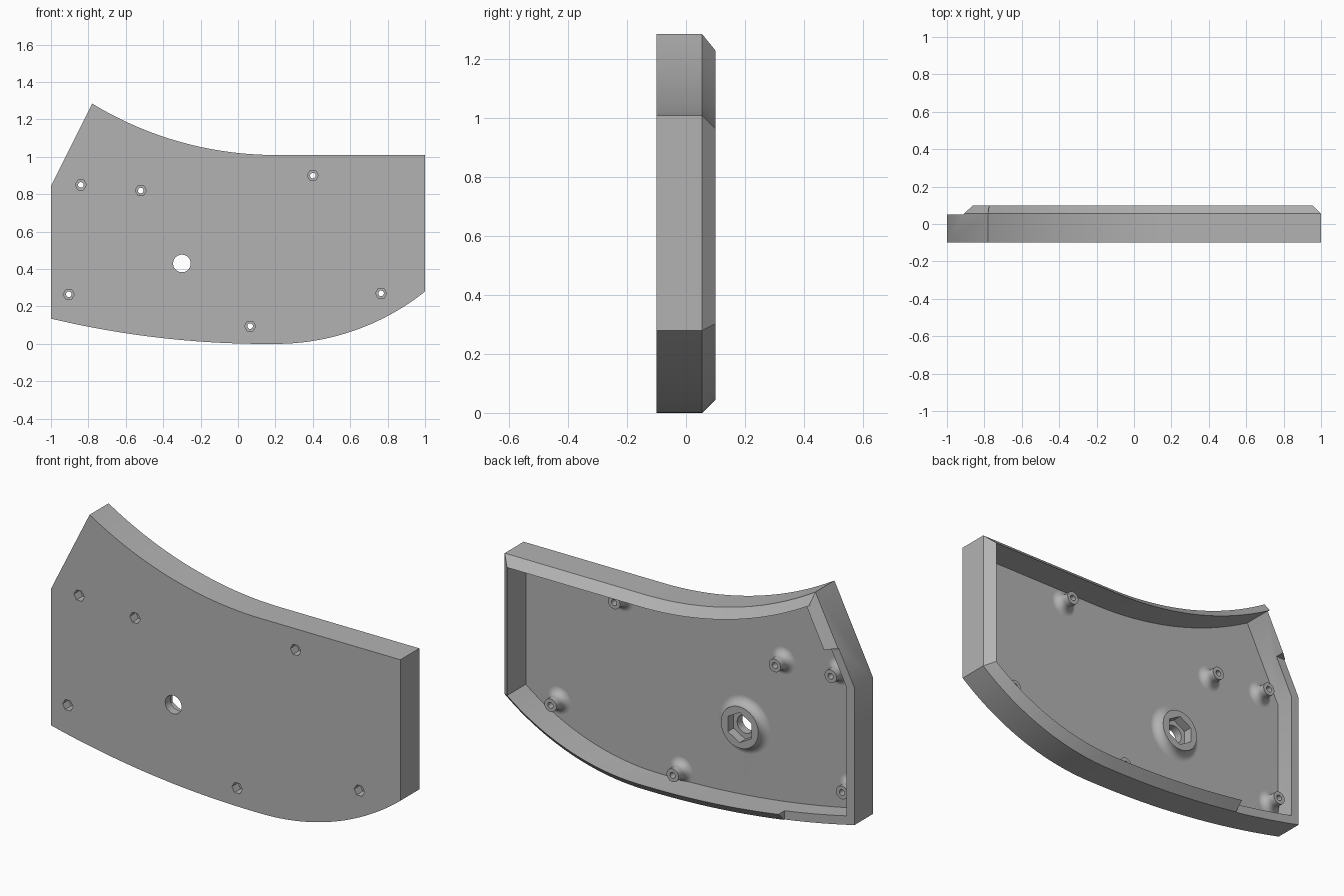
import bpy, bmesh, math
from mathutils import Vector

if "Cube" in bpy.data.objects:
    bpy.data.objects.remove(bpy.data.objects["Cube"])

FRONT, FLOOR, STEP, SHOULDER, BACK = -0.1, -0.053, 0.05, 0.055, 0.1
WALL = 0.045

grey = bpy.data.materials.new("plain grey")
grey.use_nodes = True
grey.diffuse_color = (0.45, 0.45, 0.45, 1)
grey.node_tree.nodes["Principled BSDF"].inputs["Base Color"].default_value = grey.diffuse_color


def loft(name, rings):
    """Closed solid through equal-length rings of (x, z) points, each at depth y."""
    bm = bmesh.new()
    loops = [[bm.verts.new((x, y, z)) for x, z in pts] for pts, y in rings]
    for a, b in zip(loops, loops[1:]):
        for i in range(len(a)):
            j = (i + 1) % len(a)
            bm.faces.new((a[i], a[j], b[j], b[i]))
    bm.faces.new(loops[0])
    bm.faces.new(loops[-1][::-1])
    bmesh.ops.recalc_face_normals(bm, faces=bm.faces)
    mesh = bpy.data.meshes.new(name)
    bm.to_mesh(mesh)
    bm.free()
    mesh.materials.append(grey)
    ob = bpy.data.objects.new(name, mesh)
    bpy.context.collection.objects.link(ob)
    return ob


def circle(centre, r, n=48, turn=0.0):
    return [(centre[0] + r * math.cos(turn + math.tau * i / n),
             centre[1] + r * math.sin(turn + math.tau * i / n)) for i in range(n)]


def arc(flat, end, n):
    """Arc that is level at point flat and passes through end."""
    dx, dz = end[0] - flat[0], end[1] - flat[1]
    radius = (dx * dx + dz * dz) / (2 * dz)
    sweep = math.asin(dx / radius)
    return [(flat[0] + radius * math.sin(sweep * i / n),
             flat[1] + radius * (1 - math.cos(sweep * i / n))) for i in range(n + 1)]


def inset(pts, d):
    """Mitred inward offset of a counter-clockwise outline."""
    out = []
    for i, p in enumerate(pts):
        p, a, b = Vector(p), Vector(pts[i - 1]), Vector(pts[(i + 1) % len(pts)])
        u, v = (p - a).normalized(), (b - p).normalized()
        n1, n2 = Vector((-u.y, u.x)), Vector((-v.y, v.x))
        out.append(tuple(p + (n1 + n2) * d / (1 + n1.dot(n2))))
    return out


def combine(target, tool, operation):
    mod = target.modifiers.new(operation.lower(), "BOOLEAN")
    mod.operation, mod.solver, mod.object = operation, "EXACT", tool
    bpy.context.view_layer.objects.active = target
    bpy.ops.object.modifier_apply(modifier=mod.name)
    bpy.data.objects.remove(tool)


def boss(centre, r, fillet, top):
    """Round post with a concave flare where it meets the floor."""
    rings = [(circle(centre, r + fillet), FLOOR - 0.01)]
    for i in range(9):
        t = math.pi / 2 * i / 8
        rings.append((circle(centre, r + fillet * (1 - math.sin(t))),
                      FLOOR + fillet * (1 - math.cos(t))))
    if top > rings[-1][1] + 0.001:
        rings.append((circle(centre, r), top))
    return loft("boss", rings)


def bore(centre, r, y0, y1, n=48, turn=0.0):
    return loft("bore", [(circle(centre, r, n, turn), y0), (circle(centre, r, n, turn), y1)])


# Tray: outer wall, chamfered lip, inner wall and floor
outline = (arc((0.15, 0), (-1, 0.135), 24)[::-1] + arc((0.2, 0), (1, 0.28), 32)
           + [(1, 1.01)] + arc((0.2, 1.01), (-0.78, 1.285), 32) + [(-1, 0.845)])
inner = inset(outline, WALL)
panel = loft("curved_cover_panel", [(outline, FRONT), (outline, SHOULDER),
                                    (inner, BACK), (inner, FLOOR)])

# Lowered rim around the left-hand corner
notch = [(-1.2, -0.2), (-0.6, -0.2), (-0.6, 0.5), (-0.7, 1.025), (-1.2, 1.025)]
combine(panel, loft("notch", [(notch, STEP), (notch, BACK + 0.1)]), "DIFFERENCE")

# Screw posts, each with a hexagonal nut pocket in front
posts = [(-0.84, 0.85), (-0.52, 0.82), (0.4, 0.9), (0.765, 0.27), (0.065, 0.095), (-0.905, 0.265)]
for p in posts:
    combine(panel, boss(p, 0.034, 0.038, 0.017), "UNION")
for p in posts:
    combine(panel, bore(p, 0.03, FRONT - 0.1, FRONT + 0.05, 6), "DIFFERENCE")
    combine(panel, bore(p, 0.015, FRONT - 0.1, BACK, 24), "DIFFERENCE")

# Large collar with a hexagonal pocket behind a round hole
hub = (-0.3, 0.43)
combine(panel, boss(hub, 0.107, 0.043, FLOOR + 0.043), "UNION")
combine(panel, bore(hub, 0.078, FLOOR - 0.004, BACK, 6, math.pi / 6), "DIFFERENCE")
combine(panel, bore(hub, 0.047, FRONT - 0.1, BACK), "DIFFERENCE")

# Smooth curves, crisp edges
bpy.ops.object.select_all(action="DESELECT")
panel.select_set(True)
bpy.context.view_layer.objects.active = panel
bpy.ops.object.shade_smooth_by_angle(angle=math.radians(30))
weighted = panel.modifiers.new("even_shading", "WEIGHTED_NORMAL")
weighted.keep_sharp = True
